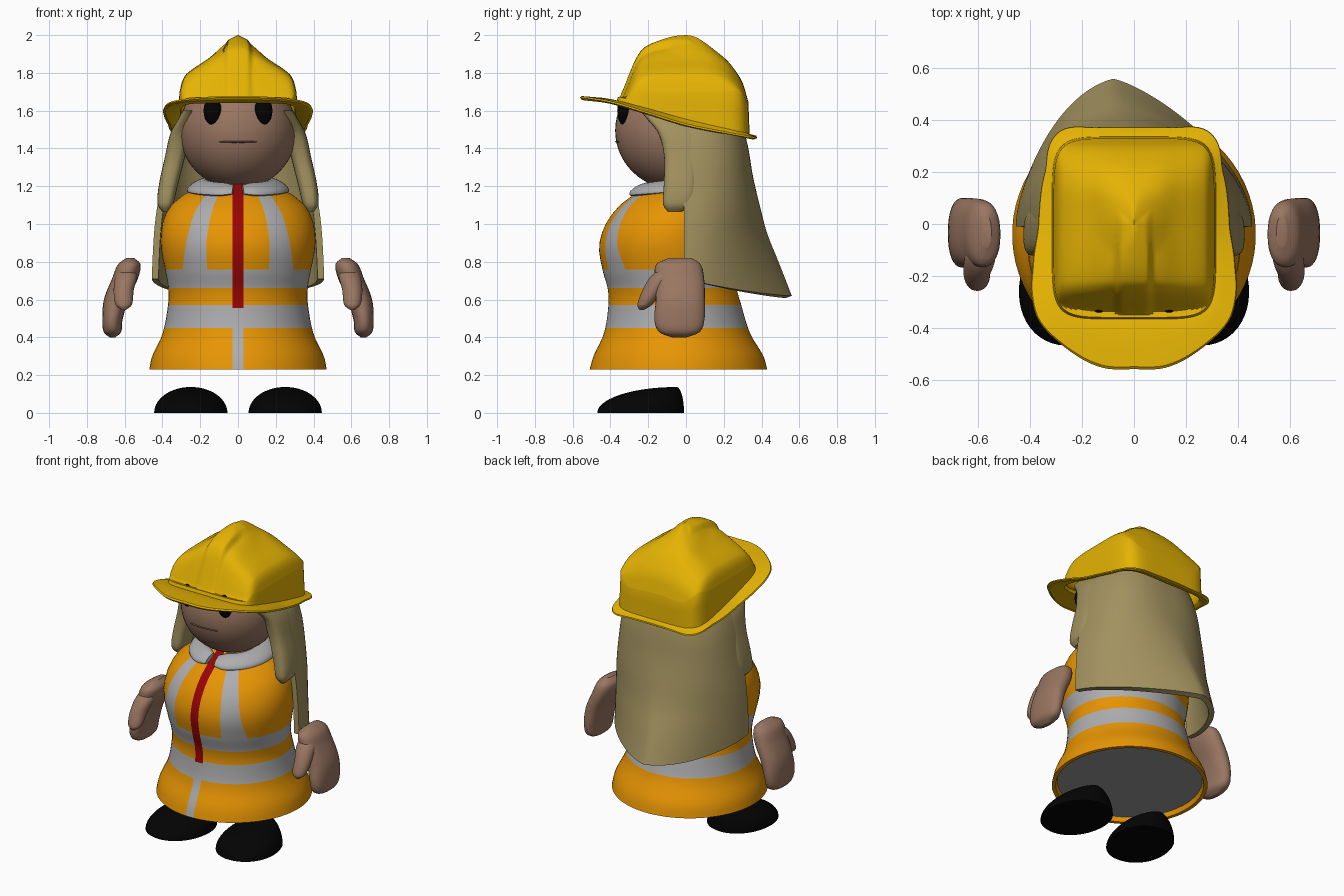
import bpy, bmesh, math
from math import sin, cos, radians, pi, hypot

cube = bpy.data.objects.get("Cube")
if cube:
    bpy.data.objects.remove(cube)


def material(name, r, g, b):
    m = bpy.data.materials.new(name)
    m.use_nodes = True
    m.diffuse_color = (r, g, b, 1)
    node = next(n for n in m.node_tree.nodes if n.type == 'BSDF_PRINCIPLED')
    node.inputs["Base Color"].default_value = (r, g, b, 1)
    return m


yellow = material("helmet yellow", .78, .45, .001)
orange = material("vest orange", .8, .3, .001)
silver = material("reflective grey", .42, .42, .43)
red = material("zip red", .32, .001, .001)
skin = material("skin", .32, .18, .12)
hair = material("hair tan", .36, .285, .115)
black = material("black", .001, .001, .001)
dark = material("base grey", .32, .32, .32)
lip = material("mouth brown", .18, .095, .065)


def curve(pts, t):
    """Smooth interpolation through (position, value) pairs."""
    if t <= pts[0][0]:
        return pts[0][1]
    if t >= pts[-1][0]:
        return pts[-1][1]
    i = max(k for k in range(len(pts) - 1) if pts[k][0] <= t)

    def slope(k):
        a, b = pts[max(k - 1, 0)], pts[min(k + 1, len(pts) - 1)]
        return (b[1] - a[1]) / (b[0] - a[0])
    (x0, y0), (x1, y1) = pts[i], pts[i + 1]
    h = x1 - x0
    u = (t - x0) / h
    return (y0 + (y1 - y0) * u * u * (3 - 2 * u)
            + h * u * (1 - u) * ((1 - u) * slope(i) - u * slope(i + 1)))


def step(a, b, t):
    u = min(max((t - a) / (b - a), 0), 1)
    return u * u * (3 - 2 * u)


def finish(ob, mats, angle=40, solid=0):
    bpy.context.collection.objects.link(ob)
    for m in mats:
        ob.data.materials.append(m)
    bpy.ops.object.select_all(action='DESELECT')
    ob.select_set(True)
    bpy.context.view_layer.objects.active = ob
    if solid:
        mod = ob.modifiers.new("thickness", 'SOLIDIFY')
        mod.thickness, mod.offset = solid, -1
        bpy.ops.object.modifier_apply(modifier=mod.name)
    bpy.ops.object.shade_smooth_by_angle(angle=radians(angle))


def loft(name, rows, mats, closed=True, caps=(True, True), pick=None, cap_mat=0, solid=0):
    """Skin a list of equal-length point rows."""
    bm = bmesh.new()
    vs = [[bm.verts.new(p) for p in row] for row in rows]
    n = len(rows[0])
    for i in range(len(rows) - 1):
        for j in range(n if closed else n - 1):
            k = (j + 1) % n
            f = bm.faces.new((vs[i][j], vs[i][k], vs[i + 1][k], vs[i + 1][j]))
            f.material_index = pick(i, j) if pick else 0
    for use, row in zip(caps, (vs[0], vs[-1])):
        if use:
            bm.faces.new(row).material_index = cap_mat
    bmesh.ops.recalc_face_normals(bm, faces=bm.faces)
    me = bpy.data.meshes.new(name)
    bm.to_mesh(me)
    bm.free()
    finish(bpy.data.objects.new(name, me), mats, solid=solid)


def ball(name, loc, size, mat):
    bm = bmesh.new()
    bmesh.ops.create_uvsphere(bm, u_segments=48, v_segments=28, radius=1)
    for v in bm.verts:
        v.co = [l + c * s for l, c, s in zip(loc, v.co, size)]
    me = bpy.data.meshes.new(name)
    bm.to_mesh(me)
    bm.free()
    finish(bpy.data.objects.new(name, me), [mat])


def ring(x, y, z, rx, ry, e=1.0, n=32):
    """Horizontal oval; e below 1 makes it squarer."""
    def p(v):
        return math.copysign(abs(v) ** e, v)
    return [(x + rx * p(cos(2 * pi * k / n)), y + ry * p(sin(2 * pi * k / n)), z) for k in range(n)]


def tube(name, keys, mat, s, e=1.0, steps=24):
    """Column through (z, x, y, rx, ry) keys, mirrored by s."""
    rows = []
    for i in range(steps + 1):
        u = .5 - .5 * cos(pi * i / steps)
        z = keys[0][0] + (keys[-1][0] - keys[0][0]) * u
        x, y, rx, ry = (curve([(k[0], k[c]) for k in keys], z) for c in range(1, 5))
        rows.append(ring(s * x, y, z, rx, ry, e))
    loft(name, rows, [mat])


# Vest body: columns follow the zip and stripe edges, rows follow the bands
width = [(.23, .47), (.3, .455), (.42, .4), (.58, .37), (.66, .37), (.75, .385), (.85, .405),
         (.93, .41), (1.02, .395), (1.1, .355), (1.16, .28), (1.2, .2), (1.25, .13)]
front = [(.23, -.51), (.3, -.49), (.42, -.435), (.58, -.41), (.66, -.415), (.75, -.44), (.88, -.46),
         (1, -.425), (1.1, -.35), (1.16, -.27), (1.2, -.2), (1.25, -.15)]
back = [(.23, .43), (.3, .41), (.42, .34), (.58, .29), (.68, .265), (.9, .27), (1.1, .24), (1.25, .1)]
parts = (2, 6, 5, 24)
half = sum(parts)


def vest_row(z, scale=1, lift=0):
    w, f, b = curve(width, z), curve(front, z), curve(back, z)
    keys = [0, math.degrees(math.asin(.028 / w)), curve([(.76, 25), (.9, 24), (1.1, 21)], z),
            curve([(.76, 49), (.9, 42), (1.1, 36)], z), 180]
    angs = [a + (b2 - a) * k / n for a, b2, n in zip(keys, keys[1:], parts) for k in range(n)] + [180]
    angs += [360 - a for a in angs[-2:0:-1]]
    return [(scale * w * sin(radians(a)), (f + b) / 2 - scale * (b - f) / 2 * cos(radians(a)), z + lift)
            for a in angs]


edges = [.23, .45, .57, .66, .76, 1.15, 1.25]
heights = [a + (b - a) * k / 8 for a, b in zip(edges, edges[1:]) for k in range(8)] + [edges[-1]]


def vest_colour(i, j):
    if i < 2:
        return 0
    z = (heights[i - 2] + heights[i - 1]) / 2
    col = j if j < half else 2 * half - 1 - j
    if col < parts[0]:
        return 2 if z > .555 else 1
    stripe = parts[0] + parts[1] <= col < sum(parts[:3])
    return int(.45 < z < .57 or .66 < z < .76 or (z > .76 and stripe))


rows = [vest_row(.23, .93, .03), vest_row(.23, .95)] + [vest_row(z) for z in heights]
loft("vest", rows, [orange, silver, red, dark], caps=(True, False), pick=vest_colour, cap_mat=3)

# Collar: flattened roll around the neck, open at the front
rows = []
for i in range(61):
    a = radians(7 + 346 * i / 60)
    end = min(1, .7 + min(i, 60 - i) / 8)
    row = []
    for k in range(16):
        c, d = .062 * end * cos(k * pi / 8), .024 * end * sin(k * pi / 8)
        r = .215 + c * .88 + d * .5
        row.append((r * sin(a), -.045 - r * cos(a), 1.203 - .022 * cos(a) - c * .48 + d * .85))
    rows.append(row)
loft("collar", rows, [silver])

# Head and face
ball("head", (0, -.06, 1.495), (.31, .315, .31), skin)
ball("mouth", (0, -.357, 1.435), (.1, .018, .006), lip)

# Hair: curtain hanging from the helmet to a point at the back
hair_w = [(.62, .455), (.75, .455), (1, .44), (1.2, .41), (1.4, .375), (1.5, .345), (1.55, .31), (1.6, .285)]
hair_b = [(.62, .56), (.8, .49), (.95, .43), (1.1, .39), (1.25, .355), (1.4, .33), (1.5, .305), (1.6, .27)]
rows = []
for i in range(31):
    row = []
    for j in range(61):
        a = radians(-90 + 3 * j)
        c = max(cos(a), 0)
        low, high = .71 - .09 * c, 1.58 - .08 * c
        z = low + (high - low) * i / 30
        point = step(1.4, .62, z)
        x = curve(hair_w, z) * math.copysign(abs(sin(a)) ** (.8 + .2 * point), a)
        depth = c ** (.8 + .2 * point) * (1 - .35 * point) + (1 - abs(sin(a)) ** 1.2) * .35 * point
        row.append((x - .08 * point * c ** 3, -.01 + (curve(hair_b, z) + .01) * depth, z))
    rows.append(row)
loft("hair_curtain", rows, [hair], closed=False, caps=(False, False), solid=.035)

# Helmet: shell height field, short wall and brim
drop_x = [(0, 0), (.1, .05), (.17, .1), (.27, .17), (.295, .21), (.31, .27)]
drop_y = [(-.36, .35), (-.33, .28), (-.29, .18), (-.26, .115), (-.22, .065), (-.1, .015), (0, 0),
          (.1, .015), (.2, .085), (.25, .14), (.3, .22), (.33, .32)]
brim = [(-20, .413), (0, .39), (20, .413), (35, .468), (44, .463), (58, .406), (88, .37), (109, .413),
        (124, .476), (134, .513), (148, .53), (167, .553), (180, .545), (193, .553)]
slant = [(-.56, 1.678), (-.4, 1.662), (-.2, 1.612), (0, 1.555), (.37, 1.468)]
cy, sides = -.015, 144


def shell(a, r):
    rim = (abs(sin(a) / .31) ** 6 + abs(cos(a) / .345) ** 6) ** (-1 / 6)
    x, y = rim * r * sin(a), cy + rim * r * cos(a)
    ridge = (1 - step(.05, .078, abs(x))) * (1 - step(.0, .1, y))
    z = 1.967 - hypot(curve(drop_x, abs(x)), curve(drop_y, y)) + .033 * max(ridge, 1 - step(0, .15, hypot(x, y)))
    return x, y, max(z, curve(slant, y) + .02)


angles = [2 * pi * k / sides for k in range(sides)]
rows = [[shell(a, .02 + .98 * (1 - (1 - i / 36) ** 1.5)) for a in angles] for i in range(37)]
rim = rows[-1]
for f in (.4, .8, 1):
    rows.append([(x * (1 + .02 * f), cy + (y - cy) * (1 + .02 * f), z + (curve(slant, y) - z) * f)
                 for x, y, z in rim])
foot = rows[-1]
for f in (.1, .4, .8, .95, 1):
    row = []
    for a, (x, y, z) in zip(angles, foot):
        deg = math.degrees(a)
        r = curve(brim, min(deg, 360 - deg))
        bx, by = x + (r * sin(a) - x) * f, y + (cy + r * cos(a) - y) * f
        row.append((bx, by, curve(slant, by) - .025 * f * sin(a) ** 2 - (.008 if f == 1 else 0)))
    rows.append(row)
loft("helmet", rows, [yellow], caps=(True, False), solid=.016)

# Paired parts
for side, s in (("left", 1), ("right", -1)):
    ball(side + "_eye", (s * .135, -.33, 1.6), (.047, .034, .075), black)
    tube(side + "_hair_lock", [(1.065, .385, -.06, .015, .035), (1.1, .385, -.045, .04, .075),
                               (1.2, .37, -.03, .05, .088), (1.35, .335, -.025, .053, .09),
                               (1.48, .305, -.04, .053, .105), (1.55, .275, -.08, .045, .12),
                               (1.6, .262, -.11, .03, .13)], hair, s, .7)
    tube(side + "_hand", [(.4, .665, -.035, .015, .04), (.425, .665, -.035, .045, .105),
                          (.49, .665, -.035, .053, .132), (.6, .645, -.03, .065, .13),
                          (.72, .595, -.035, .068, .13), (.79, .575, -.04, .058, .115),
                          (.82, .57, -.03, .02, .06)], skin, s, .88)
    tube(side + "_thumb", [(.545, .605, -.235, .012, .012), (.57, .605, -.22, .042, .038),
                           (.65, .605, -.175, .053, .055), (.73, .59, -.12, .055, .06),
                           (.79, .58, -.07, .02, .03)], skin, s)
    # Shoe: domed oval leaning back, highest near the heel
    rows = []
    turn = radians(10) * s
    for i in range(15):
        t = pi / 2 * min(i / 14, .985)
        k = cos(t)
        rows.append([(s * .25 + x * cos(turn) - y * sin(turn),
                      -.24 + .19 * (1 - k) + x * sin(turn) + y * cos(turn), .137 * sin(t))
                     for x, y, z in ring(0, 0, 0, .192 * k, .23 * k, .95, 48)])
    loft(side + "_shoe", rows, [black])
